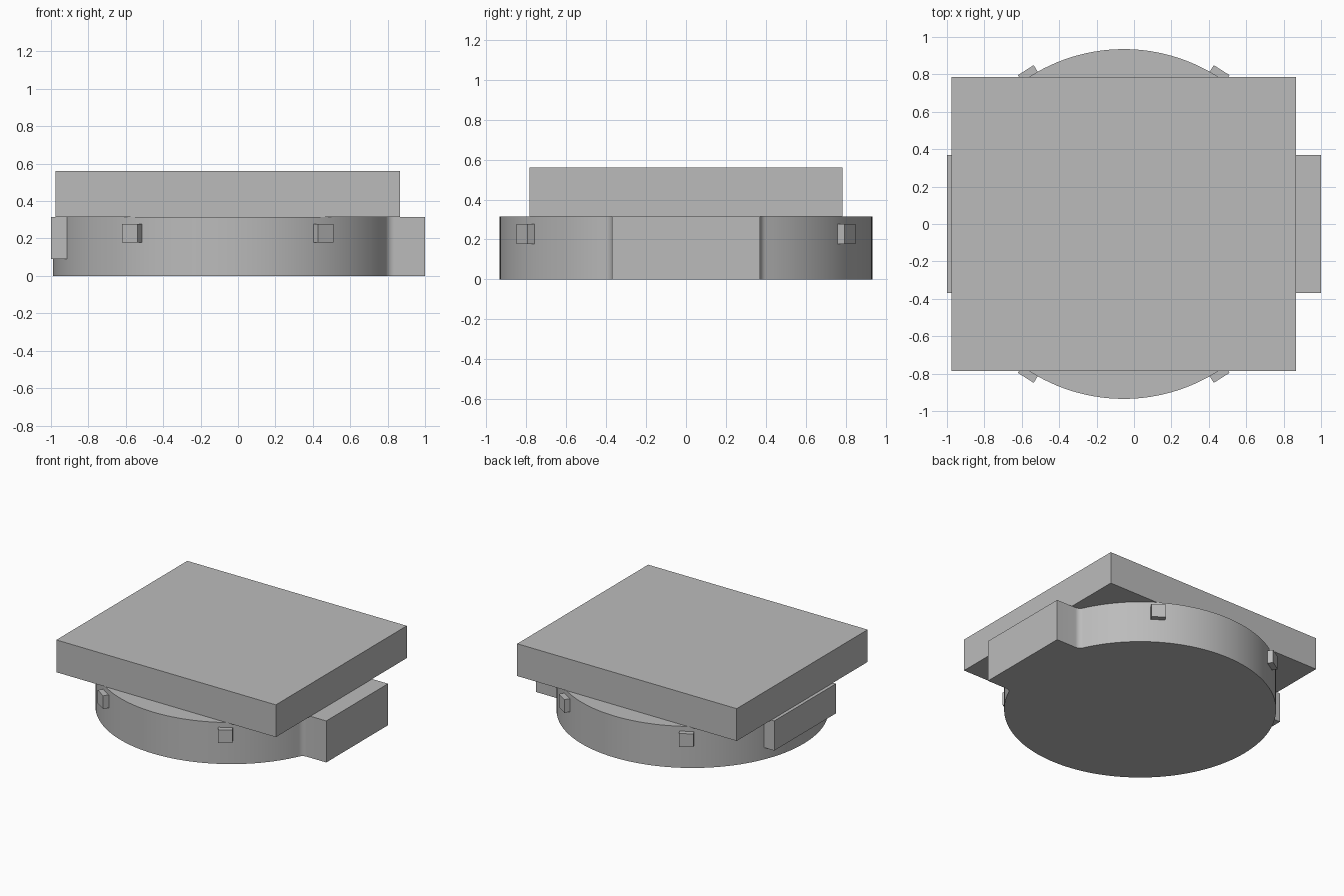
import bpy
import bmesh
from math import sin, cos, radians, sqrt, asin, pi
from mathutils import Matrix

old = bpy.data.objects.get("Cube")
if old:
    bpy.data.objects.remove(old, do_unlink=True)

GREY = (0.5, 0.5, 0.5, 1.0)
grey = bpy.data.materials.new("plain grey")
grey.use_nodes = True
grey.diffuse_color = GREY
grey.node_tree.nodes["Principled BSDF"].inputs["Base Color"].default_value = GREY

CX, RADIUS, BASE_TOP = -0.055, 0.935, 0.315


def finish(name, bm):
    bmesh.ops.recalc_face_normals(bm, faces=bm.faces)
    mesh = bpy.data.meshes.new(name)
    bm.to_mesh(mesh)
    bm.free()
    mesh.materials.append(grey)
    obj = bpy.data.objects.new(name, mesh)
    bpy.context.collection.objects.link(obj)
    return obj


def box(name, x, y, z, turn=None):
    """Box between pairs of limits, optionally transformed."""
    bm = bmesh.new()
    bmesh.ops.create_cube(bm, size=1)
    for v in bm.verts:
        v.co = [lim[0] if c < 0 else lim[1] for c, lim in zip(v.co, (x, y, z))]
    if turn:
        bm.transform(turn)
    return finish(name, bm)


def arc(cx, cy, r, start, end, steps):
    return [(cx + r * cos(start + (end - start) * i / steps),
             cy + r * sin(start + (end - start) * i / steps))
            for i in range(steps + 1)]


# Round base with a square lug, blended into the disc by small fillets
HALF, FILLET = 0.37, 0.05
fy = HALF + FILLET
fx = CX + sqrt((RADIUS + FILLET) ** 2 - fy ** 2)
touch = asin(fy / (RADIUS + FILLET))
upper = [(1.0, HALF)] + arc(fx, fy, FILLET, -pi / 2, touch - pi, 8)
upper += arc(CX, 0, RADIUS, touch, pi, 64)[1:]
lower = [(x, -y) for x, y in reversed(upper[:-1])]

bm = bmesh.new()
bottom = bm.faces.new([bm.verts.new((x, y, 0)) for x, y in upper + lower])
top = bmesh.ops.extrude_face_region(bm, geom=[bottom], use_keep_orig=True)["geom"]
bmesh.ops.translate(bm, vec=(0, 0, BASE_TOP),
                    verts=[g for g in top if isinstance(g, bmesh.types.BMVert)])
base = finish("round_base", bm)
bpy.context.view_layer.objects.active = base
base.select_set(True)
bpy.ops.object.shade_smooth_by_angle(angle=radians(25))
base.select_set(False)

# Rectangular slab on top and flat pad on the opposite side of the base
box("top_slab", (-0.975, 0.867), (-0.785, 0.785), (BASE_TOP, 0.56))
box("side_pad", (-1.0, -0.9), (-HALF, HALF), (0.09, BASE_TOP))

# Four small clips around the rim
for side, angle in (("back_left", 57.5), ("back_right", 122.5),
                    ("front_right", 237.5), ("front_left", 302.5)):
    turn = Matrix.Translation((CX, 0, 0)) @ Matrix.Rotation(radians(angle), 4, "Z")
    box("rim_clip_" + side, (0.9, 0.975), (-0.05, 0.05), (0.178, 0.278), turn)
